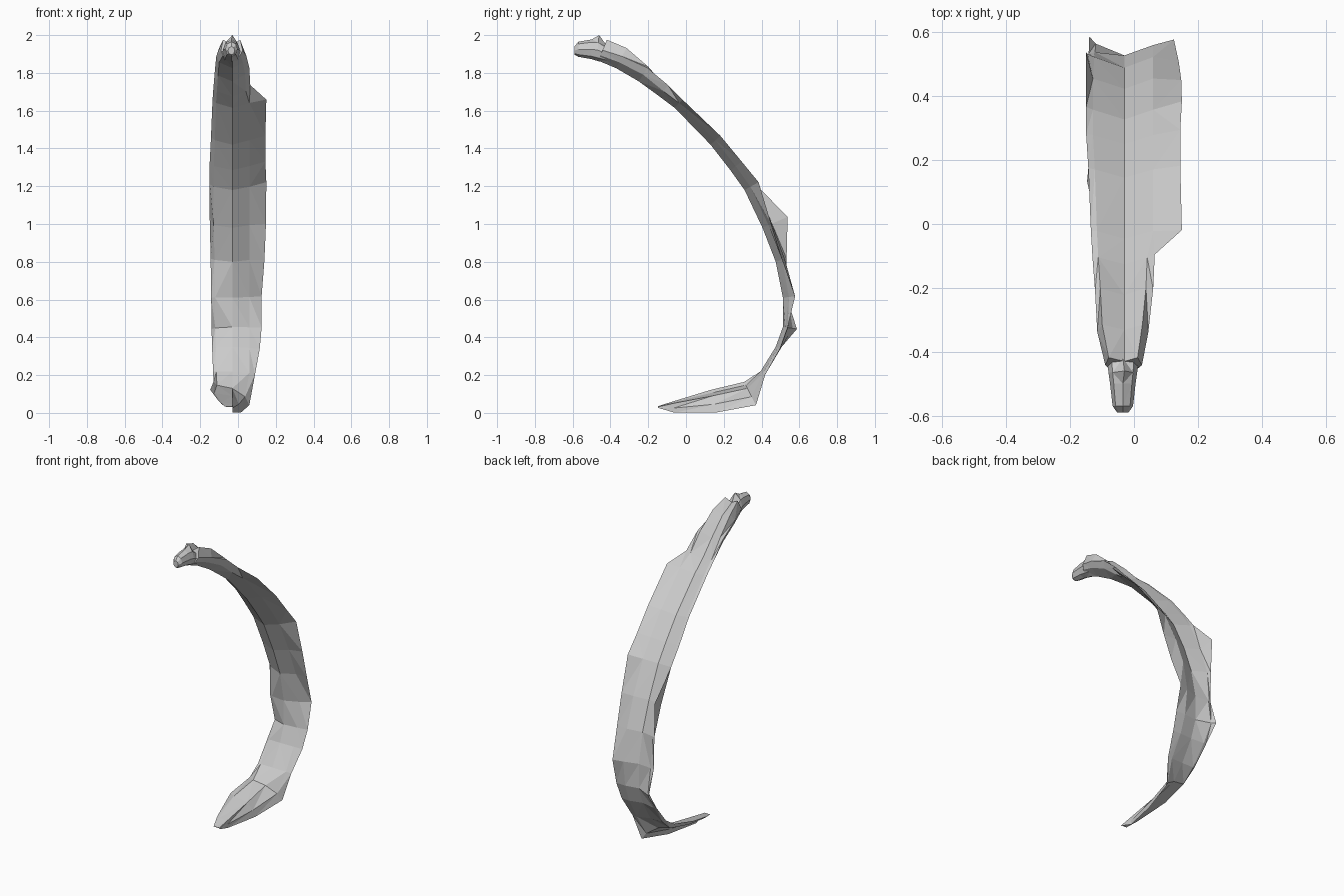
import bpy, bmesh, math
from mathutils import Vector

CX = -0.03  # x of the central crease


def skin(name, rings):
    """Skin a list of equal-length closed rings and cap both ends."""
    bm = bmesh.new()
    vs = [[bm.verts.new(p) for p in r] for r in rings]
    n = len(rings[0])
    for a, b in zip(vs, vs[1:]):
        for i in range(n):
            j = (i + 1) % n
            bm.faces.new((a[i], a[j], b[j], b[i]))
    bm.faces.new(vs[0])
    bm.faces.new(vs[-1])
    bmesh.ops.remove_doubles(bm, verts=bm.verts, dist=0.0005)
    bmesh.ops.triangulate(bm, faces=[f for f in bm.faces if len(f.verts) > 3])
    bmesh.ops.recalc_face_normals(bm, faces=bm.faces)
    me = bpy.data.meshes.new(name)
    bm.to_mesh(me)
    bm.free()
    ob = bpy.data.objects.new(name, me)
    bpy.context.collection.objects.link(ob)
    return ob


# Curved strip: crease y, z | left x, right x | left, right curl depth | thickness
stations = [
    (-0.465, 1.865, -0.09, 0.025, 0.06, 0.06, 0.09),
    (-0.37, 1.825, -0.115, 0.045, 0.07, 0.07, 0.085),
    (-0.25, 1.755, -0.122, 0.06, 0.075, 0.085, 0.05),
    (-0.14, 1.675, -0.13, 0.065, 0.06, 0.075, 0.025),
    (-0.06, 1.615, -0.135, 0.15, 0.055, 0.06, 0.02),
    (0.13, 1.42, -0.143, 0.145, 0.06, 0.07, 0.02),
    (0.235, 1.285, -0.15, 0.145, 0.06, 0.075, 0.02),
    (0.31, 1.18, -0.15, 0.15, 0.065, 0.085, 0.02),
    (0.405, 0.98, -0.15, 0.148, 0.145, 0.05, 0.02),
    (0.475, 0.8, -0.145, 0.14, 0.06, 0.035, 0.015),
    (0.513, 0.61, -0.142, 0.125, 0.02, 0.065, 0.015),
    (0.513, 0.455, -0.14, 0.125, 0.075, 0.025, 0.015),
    (0.475, 0.35, -0.137, 0.115, 0.025, 0.025, 0.015),
    (0.395, 0.22, -0.132, 0.09, 0.0, 0.03, 0.015),
    (0.325, 0.13, -0.13, 0.06, -0.038, 0.10, 0.012),
    (0.14, 0.09, -0.147, 0.015, -0.033, 0.09, 0.01),
    (-0.07, 0.05, -0.1, -0.03, -0.01, 0.05, 0.008),
    (-0.15, 0.035, -0.07, -0.025, 0.0, 0.008, 0.003),
]

rings = []
for i, (y, z, xl, xr, dl, dr, t) in enumerate(stations):
    p, q = stations[max(i - 1, 0)], stations[min(i + 1, len(stations) - 1)]
    n = Vector((0, p[1] - q[1], q[0] - p[0])).normalized()  # outward side

    def at(x, d):
        return Vector((x, y, z)) + n * d

    lx = CX + (xl - CX) * 0.82
    rx = CX + min((xr - CX) * 0.75, 0.09)
    rl, rr = (0.035, 0.035) if 3 <= i <= 9 else (dl * 0.5, dr * 0.5)
    rings.append([at(xl, dl), at(lx, rl), at(CX, 0), at(rx, rr), at(xr, dr),
                  at(rx, rr + t), at(CX, t), at(lx, rl + t)])
skin("peel_strip", rings)

# Stubby stalk: y, z, half width, half height
stalk = [(-0.42, 1.9, 0.05, 0.045), (-0.465, 1.92, 0.045, 0.058),
         (-0.5, 1.925, 0.04, 0.052), (-0.57, 1.925, 0.032, 0.04),
         (-0.59, 1.918, 0.018, 0.022)]
stalk_rings = []
for y, z, rx, rz in stalk:
    stalk_rings.append([(CX - 0.005 + rx * math.cos(a), y, z + rz * math.sin(a))
                        for a in (math.tau * k / 8 for k in range(8))])
stalk_rings[1][2] = (CX, -0.46, 2.0)  # raised lip where the peel tore
skin("stalk", stalk_rings)
